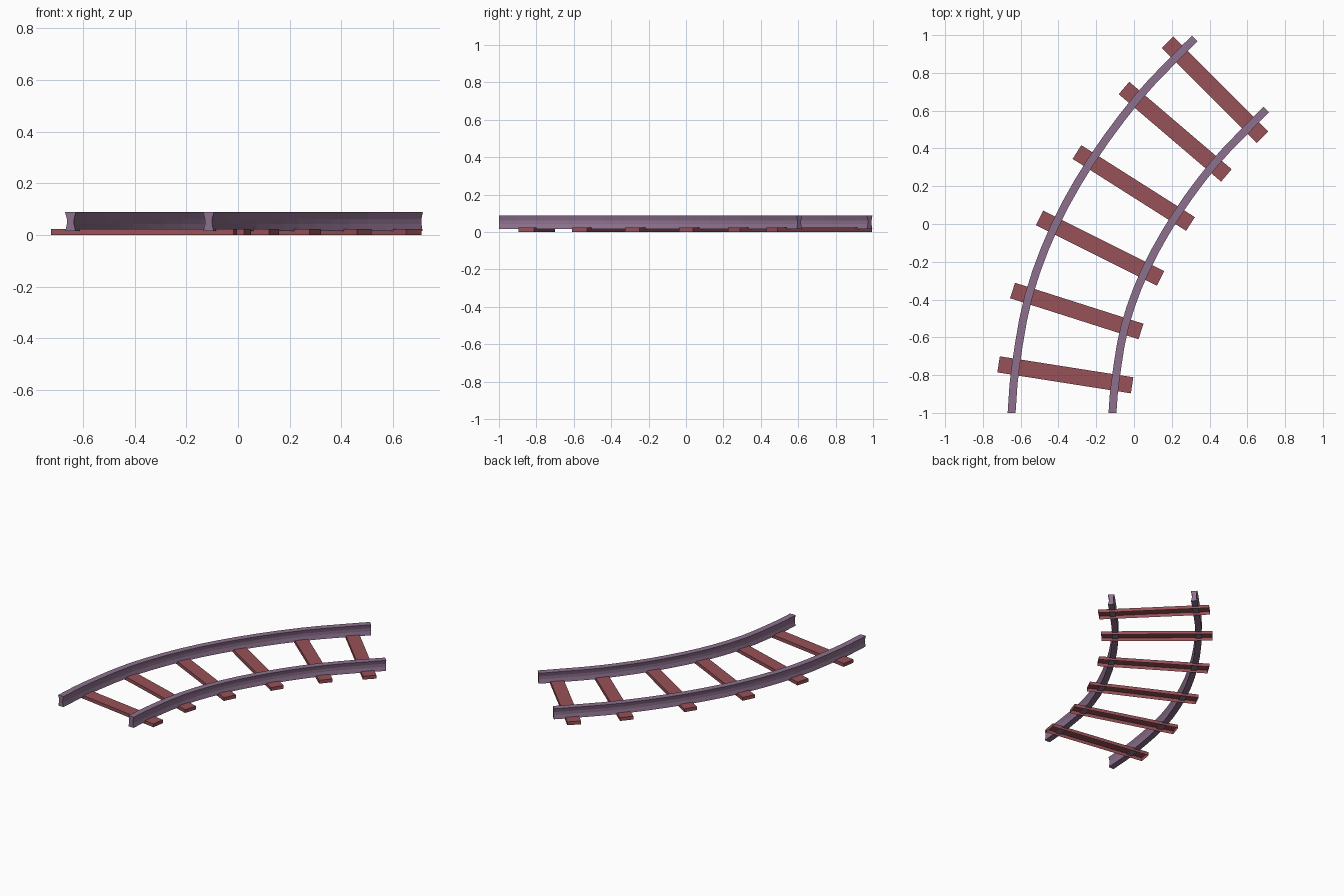
import bpy, bmesh
from mathutils import Vector

if "Cube" in bpy.data.objects:
    bpy.data.objects.remove(bpy.data.objects["Cube"])


def material(name, rgb):
    m = bpy.data.materials.new(name)
    m.diffuse_color = (*rgb, 1)
    m.use_nodes = True
    m.node_tree.nodes["Principled BSDF"].inputs["Base Color"].default_value = m.diffuse_color
    return m


steel = material("mauve steel", (0.27, 0.165, 0.27))
wood = material("red wood", (0.31, 0.082, 0.095))


def add_object(name, bm, mat):
    me = bpy.data.meshes.new(name)
    bm.to_mesh(me)
    bm.free()
    me.materials.append(mat)
    ob = bpy.data.objects.new(name, me)
    bpy.context.collection.objects.link(ob)
    return ob


# Left and right end of each sleeper, seen from above
SLEEPERS = [((-0.717, -0.743), (-0.010, -0.854)),
            ((-0.643, -0.352), (0.037, -0.569)),
            ((-0.500, 0.032), (0.140, -0.288)),
            ((-0.302, 0.381), (0.299, 0.000)),
            ((-0.053, 0.720), (0.489, 0.257)),
            ((0.177, 0.963), (0.680, 0.460))]
SLEEPER_HALF, SLEEPER_TOP, GAUGE_HALF = 0.043, 0.023, 0.267

left_path = [Vector((-0.648, -1.0))]
right_path = [Vector((-0.114, -1.0))]

# Sleepers: shallow boxes, hollow underneath
for i, (a, b) in enumerate(SLEEPERS):
    a, b = Vector(a), Vector(b)
    d = (b - a).normalized()
    n = Vector((-d.y, d.x)) * SLEEPER_HALF
    mid = (a + b) / 2
    left_path.append(mid - d * GAUGE_HALF)
    right_path.append(mid + d * GAUGE_HALF)
    bm = bmesh.new()
    corners = [a - n, b - n, b + n, a + n]
    low = [bm.verts.new((p.x, p.y, 0)) for p in corners]
    top = [bm.verts.new((p.x, p.y, SLEEPER_TOP)) for p in corners]
    bm.faces.new(top)
    for k in range(4):
        j = (k + 1) % 4
        bm.faces.new((low[k], low[j], top[j], top[k]))
    add_object(f"sleeper_{i + 1}", bm, wood)

left_path.append(Vector((0.322, 0.982)))
right_path.append(Vector((0.700, 0.606)))


def smooth_path(pts, steps=3):
    """Catmull-Rom curve through the points."""
    ext = [2 * pts[0] - pts[1]] + pts + [2 * pts[-1] - pts[-2]]
    out = []
    for k in range(1, len(ext) - 2):
        p0, p1, p2, p3 = ext[k - 1:k + 3]
        for s in range(steps):
            t = s / steps
            out.append(0.5 * (2 * p1 + (p2 - p0) * t
                              + (2 * p0 - 5 * p1 + 4 * p2 - p3) * t * t
                              + (3 * p1 - p0 - 3 * p2 + p3) * t ** 3))
    return out + [pts[-1]]


# Rails: waisted section swept along the curve
HALF_PROFILE = [(0.020, 0.015), (0.014, 0.042), (0.014, 0.062), (0.021, 0.088)]
PROFILE = HALF_PROFILE + [(-x, z) for x, z in reversed(HALF_PROFILE)]


def rail(name, pts):
    path = smooth_path(pts)
    bm = bmesh.new()
    rings = []
    for k, p in enumerate(path):
        t = (path[min(k + 1, len(path) - 1)] - path[max(k - 1, 0)]).normalized()
        side = Vector((t.y, -t.x)) if k else Vector((1, 0))
        rings.append([bm.verts.new((p.x + side.x * u, p.y + side.y * u, z))
                      for u, z in PROFILE])
    m = len(PROFILE)
    for r, q in zip(rings, rings[1:]):
        for k in range(m):
            bm.faces.new((r[k], r[(k + 1) % m], q[(k + 1) % m], q[k]))
    bm.faces.new(rings[0])
    bm.faces.new(rings[-1])
    bmesh.ops.recalc_face_normals(bm, faces=bm.faces)
    add_object(name, bm, steel)


rail("outer_rail", left_path)
rail("inner_rail", right_path)
